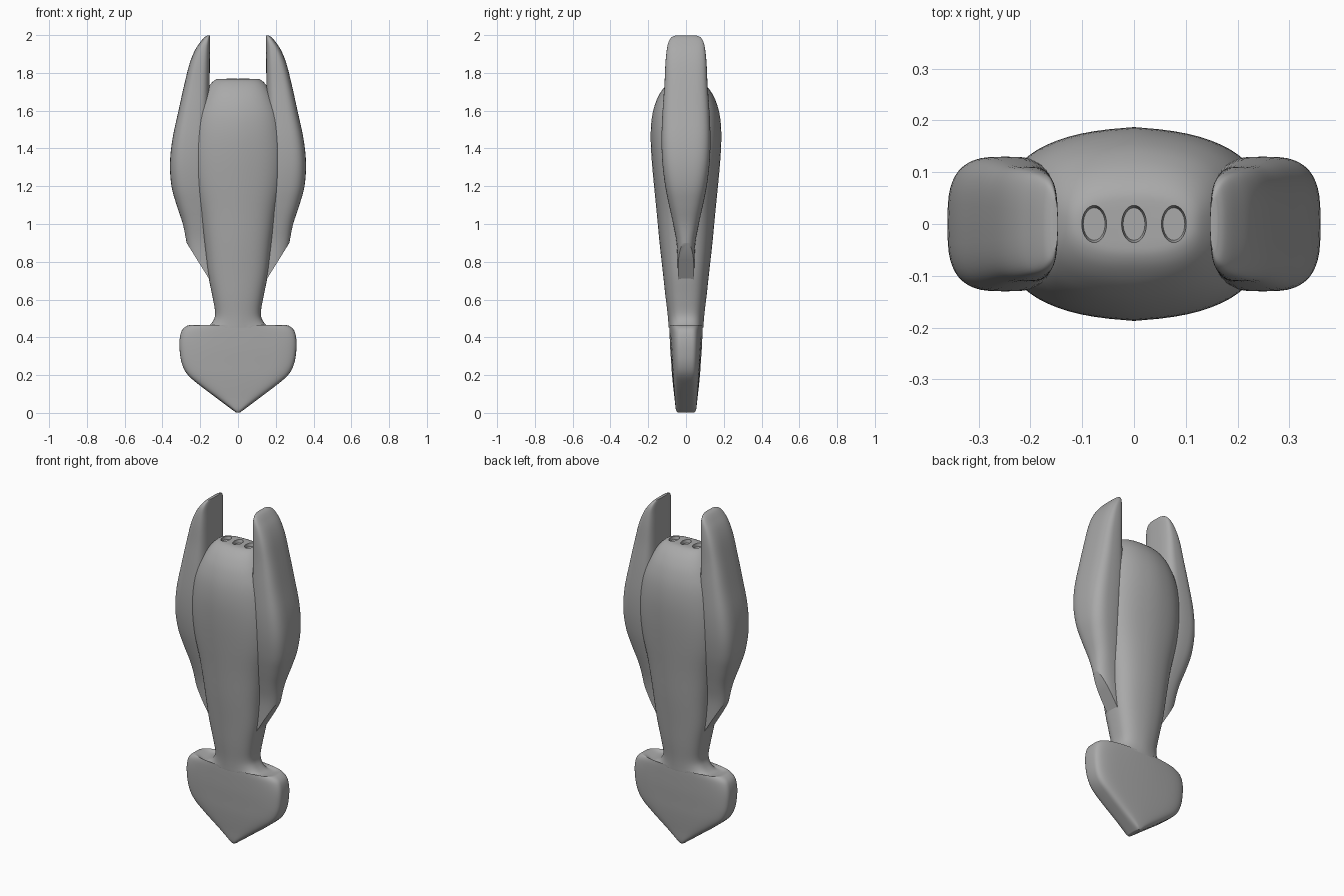
import bpy, bmesh, math
from mathutils import Vector

if "Cube" in bpy.data.objects:
    bpy.data.objects.remove(bpy.data.objects["Cube"])

grey = bpy.data.materials.new("hull grey")
grey.diffuse_color = (0.4, 0.4, 0.4, 1)
grey.use_nodes = True
grey.node_tree.nodes["Principled BSDF"].inputs["Base Color"].default_value = grey.diffuse_color


def smooth_rows(rows, steps=4):
    """Catmull-Rom interpolation through rows of section values."""
    out = []
    for i in range(len(rows) - 1):
        a, b = rows[max(i - 1, 0)], rows[i]
        c, d = rows[i + 1], rows[min(i + 2, len(rows) - 1)]
        for s in range(steps):
            t = s / steps
            out.append([0.5 * (2 * q + (r - p) * t + (2 * p - 5 * q + 4 * r - u) * t * t
                               + (3 * q - p - 3 * r + u) * t ** 3)
                        for p, q, r, u in zip(a, b, c, d)])
    out.append(list(rows[-1]))
    return out


def loft(bm, rows, segs=64):
    """Rows: z, x centre, half width, half depth, squareness, side thinning."""
    rings = []
    for z, cx, w, d, n, k in smooth_rows(rows):
        ring = []
        for j in range(segs):
            a = 2 * math.pi * j / segs
            c, s = math.cos(a), math.sin(a)
            ux = math.copysign(abs(c) ** (2 / n), c)
            uy = math.copysign(abs(s) ** (2 / n), s) * (1 - k * abs(ux))
            ring.append(bm.verts.new((cx + w * ux, d * uy, z)))
        rings.append(ring)
    for lo, hi in zip(rings, rings[1:]):
        for j in range(segs):
            m = (j + 1) % segs
            bm.faces.new((lo[j], lo[m], hi[m], hi[j]))
    bm.faces.new(rings[0][::-1])
    bm.faces.new(rings[-1])
    bmesh.ops.recalc_face_normals(bm, faces=bm.faces)


def finish(bm, name):
    me = bpy.data.meshes.new(name)
    bm.to_mesh(me)
    bm.free()
    me.materials.append(grey)
    ob = bpy.data.objects.new(name, me)
    bpy.context.collection.objects.link(ob)
    return ob


def shade(ob):
    bpy.ops.object.select_all(action='DESELECT')
    ob.select_set(True)
    bpy.context.view_layer.objects.active = ob
    bpy.ops.object.shade_smooth_by_angle(angle=math.radians(40))


# Arrow-shaped nose, neck and main hull in one loft: z, half width, half depth, squareness, thinning
hull_rows = [
    (0.003, 0.012, 0.045, 3.0, 0.0), (0.02, 0.035, 0.054, 3.5, 0.0),
    (0.08, 0.115, 0.061, 4.5, 0.05), (0.14, 0.195, 0.068, 5.0, 0.08),
    (0.20, 0.265, 0.074, 5.0, 0.11), (0.26, 0.297, 0.078, 5.0, 0.12),
    (0.33, 0.309, 0.083, 5.0, 0.14), (0.39, 0.309, 0.086, 5.0, 0.16),
    (0.435, 0.298, 0.088, 4.6, 0.18), (0.458, 0.275, 0.089, 4.2, 0.2),
    (0.464, 0.25, 0.090, 3.8, 0.2), (0.452, 0.205, 0.091, 3.5, 0.2),
    (0.455, 0.165, 0.092, 3.2, 0.18), (0.485, 0.133, 0.094, 3.0, 0.15),
    (0.53, 0.121, 0.098, 3.0, 0.12), (0.62, 0.136, 0.109, 3.0, 0.1),
    (0.74, 0.16, 0.122, 3.0, 0.1), (0.90, 0.18, 0.14, 3.0, 0.1),
    (1.06, 0.205, 0.155, 3.0, 0.1), (1.22, 0.24, 0.171, 3.0, 0.1),
    (1.36, 0.255, 0.183, 2.9, 0.1), (1.48, 0.25, 0.187, 2.8, 0.1),
    (1.58, 0.23, 0.178, 2.8, 0.1), (1.66, 0.195, 0.154, 2.8, 0.08),
    (1.715, 0.165, 0.122, 2.7, 0.05), (1.75, 0.137, 0.088, 2.6, 0.0),
    (1.766, 0.114, 0.06, 2.5, 0.0), (1.769, 0.085, 0.035, 2.5, 0.0)]
bm = bmesh.new()
loft(bm, [(z, 0, w, d, n, k) for z, w, d, n, k in hull_rows])
hull = finish(bm, "hull")

# Three oval sockets sunk into the hull top
for i, x in enumerate((-0.077, 0, 0.077)):
    bm = bmesh.new()
    bmesh.ops.create_cone(bm, cap_ends=True, segments=32, radius1=0.021, radius2=0.032, depth=0.07)
    for v in bm.verts:
        v.co = (v.co.x + x, v.co.y * 1.5, v.co.z + 1.785)
    cutter = finish(bm, "socket_cutter")
    cutter.hide_render = True
    mod = hull.modifiers.new("socket", 'BOOLEAN')
    mod.operation = 'DIFFERENCE'
    mod.solver = 'EXACT'
    mod.object = cutter
    bpy.context.view_layer.objects.active = hull
    bpy.ops.object.modifier_apply(modifier=mod.name)
    bpy.data.objects.remove(cutter)
shade(hull)

# Side pods: z, inner x, outer x, half depth, squareness
pod_rows = [
    (0.66, 0.06, 0.235, 0.042, 2.3), (0.78, 0.08, 0.25, 0.044, 2.3),
    (0.90, 0.10, 0.272, 0.05, 2.4), (1.00, 0.12, 0.292, 0.068, 2.6),
    (1.10, 0.13, 0.325, 0.09, 2.8), (1.20, 0.14, 0.352, 0.11, 3.0),
    (1.32, 0.15, 0.36, 0.125, 3.2), (1.45, 0.15, 0.347, 0.13, 3.3),
    (1.60, 0.15, 0.315, 0.124, 3.3), (1.74, 0.15, 0.284, 0.114, 3.3),
    (1.85, 0.149, 0.256, 0.109, 3.2), (1.92, 0.148, 0.228, 0.102, 3.0),
    (1.965, 0.147, 0.198, 0.092, 2.8), (1.99, 0.147, 0.176, 0.074, 2.5),
    (1.999, 0.147, 0.160, 0.05, 2.3)]
for side, name in ((1, "right_pod"), (-1, "left_pod")):
    bm = bmesh.new()
    loft(bm, [(z, (a + b) / 2, (b - a) / 2, d, n, 0) for z, a, b, d, n in pod_rows], 48)
    # slanted flat exhaust face at the lower end
    cut = bmesh.ops.bisect_plane(bm, geom=bm.verts[:] + bm.edges[:] + bm.faces[:],
                                 plane_co=Vector((0.272, 0, 0.9)),
                                 plane_no=Vector((0.18, 0, -0.112)), clear_outer=True)
    edges = [e for e in cut["geom_cut"] if isinstance(e, bmesh.types.BMEdge)]
    bmesh.ops.contextual_create(bm, geom=edges)
    for v in bm.verts:
        v.co.x *= side
    bmesh.ops.recalc_face_normals(bm, faces=bm.faces)
    shade(finish(bm, name))
